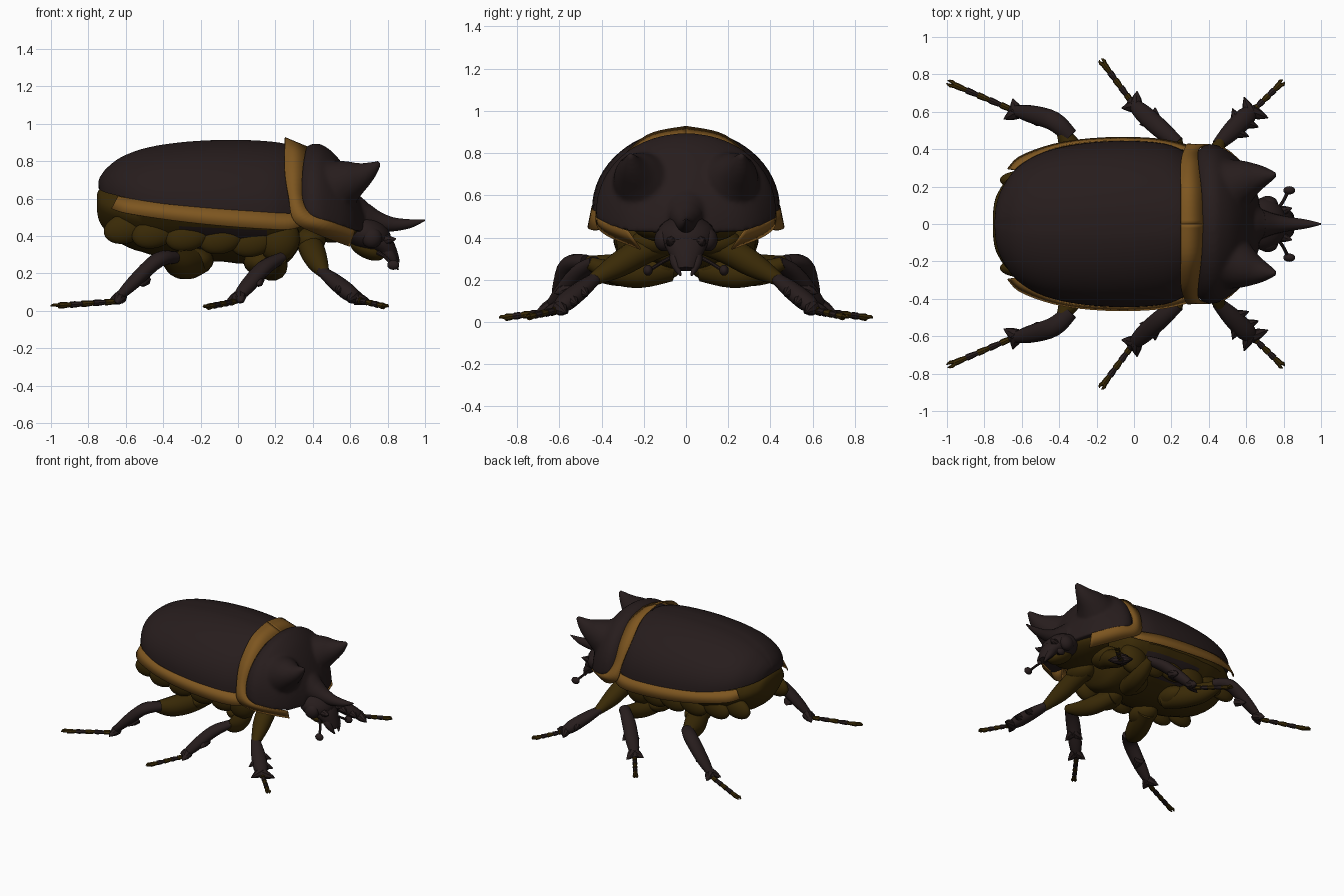
import bpy, bmesh, math
from mathutils import Vector, Matrix


def mat(name, rgb):
    m = bpy.data.materials.new(name)
    m.diffuse_color = (*rgb, 1)
    return m


DARK = mat("dark brown", (0.020, 0.012, 0.012))
OCHRE = mat("ochre", (0.205, 0.092, 0.014))
OLIVE = mat("olive brown", (0.042, 0.023, 0.002))


def spline(keys, n):
    """Catmull-Rom through tuples of any length, n steps per span."""
    k = [keys[0]] + list(keys) + [keys[-1]]
    out = []
    for i in range(1, len(k) - 2):
        for j in range(n):
            t = j / n
            out.append(tuple(
                0.5 * (2 * b + (c - a) * t + (2 * a - 5 * b + 4 * c - d) * t * t
                       + (3 * b - a - 3 * c + d) * t ** 3)
                for a, b, c, d in zip(k[i - 1], k[i], k[i + 1], k[i + 2])))
    return out + [tuple(keys[-1])]


def finish(name, bm, mats, mirror=False, thick=0, angle=40, blend=0):
    bmesh.ops.recalc_face_normals(bm, faces=bm.faces)
    me = bpy.data.meshes.new(name)
    bm.to_mesh(me)
    bm.free()
    ob = bpy.data.objects.new(name, me)
    bpy.context.collection.objects.link(ob)
    for m in mats:
        me.materials.append(m)
    bpy.ops.object.select_all(action='DESELECT')
    ob.select_set(True)
    bpy.context.view_layer.objects.active = ob
    if blend:
        r = ob.modifiers.new("fuse", 'REMESH')
        r.mode, r.voxel_size, r.use_smooth_shade = 'VOXEL', 0.011, True
        s = ob.modifiers.new("soften", 'SMOOTH')
        s.factor, s.iterations = 0.5, blend
        return ob
    bpy.ops.object.shade_smooth_by_angle(angle=math.radians(angle))
    if thick:
        s = ob.modifiers.new("thickness", 'SOLIDIFY')
        s.thickness, s.offset = thick, 0
    if mirror:
        m = ob.modifiers.new("mirror", 'MIRROR')
        m.use_axis = (False, True, False)
    return ob


def add_loft(bm, rings, closed=True, cap=True):
    vs = [[bm.verts.new(p) for p in r] for r in rings]
    n = len(vs[0])
    faces = []
    for a, b in zip(vs, vs[1:]):
        for i in range(n if closed else n - 1):
            j = (i + 1) % n
            faces.append(bm.faces.new((a[i], a[j], b[j], b[i])))
    if cap and closed:
        faces += [bm.faces.new(vs[0]), bm.faces.new(vs[-1])]
    return faces


def add_tube(bm, keys, sides=14, steps=4, flat=1.0):
    """Round tube through (x, y, z, radius) keys."""
    pts = spline(keys, steps)
    rings = []
    for i, p in enumerate(pts):
        c = Vector(p[:3])
        d = Vector(pts[min(i + 1, len(pts) - 1)][:3]) - Vector(pts[max(i - 1, 0)][:3])
        u = d.cross(Vector((0, 0, 1))).normalized()
        v = u.cross(d).normalized()
        r = max(p[3], 0.001)
        rings.append([c + u * r * math.cos(a) + v * r * flat * math.sin(a)
                      for a in (math.tau * k / sides for k in range(sides))])
    return add_loft(bm, rings)


def tube(name, keys, m, mirror=True, **kw):
    bm = bmesh.new()
    add_tube(bm, keys, **kw)
    return finish(name, bm, [m], mirror)


def ball(name, loc, size, m, mirror=True, tilt=0):
    bm = bmesh.new()
    mx = Matrix.Translation(loc) @ Matrix.Rotation(tilt, 4, 'Y') @ Matrix.Diagonal((*size, 1))
    bmesh.ops.create_uvsphere(bm, u_segments=24, v_segments=14, radius=1, matrix=mx)
    return finish(name, bm, [m], mirror)


def add_dome(bm, keys, groove=0.0, power=1.0):
    """Half-elliptic shell from (x, half width, top z, edge z) keys."""
    rings = []
    for x, w, zt, zb in spline(keys, 4):
        r = []
        for k in range(33):
            a = math.pi * k / 32
            z = zb + (zt - zb) * max(0, math.sin(a)) ** power - (groove if k == 16 else 0)
            r.append((x, w * math.cos(a), z))
        rings.append(r)
    add_loft(bm, rings)


# Wing cases
bm = bmesh.new()
add_dome(bm, [(-0.745, 0.03, 0.695, 0.655), (-0.735, 0.11, 0.72, 0.645), (-0.70, 0.20, 0.765, 0.63),
              (-0.62, 0.305, 0.825, 0.61), (-0.48, 0.385, 0.875, 0.58), (-0.28, 0.43, 0.905, 0.555),
              (-0.05, 0.445, 0.916, 0.535), (0.16, 0.43, 0.908, 0.52), (0.27, 0.388, 0.888, 0.515),
              (0.33, 0.35, 0.84, 0.52)], groove=0.004)
finish("wing_cases", bm, [DARK])

# Thorax shield with its two horns fused in
bm = bmesh.new()
add_dome(bm, [(0.325, 0.37, 0.82, 0.53), (0.36, 0.410, 0.872, 0.515), (0.40, 0.428, 0.892, 0.495),
              (0.45, 0.42, 0.888, 0.475), (0.52, 0.378, 0.835, 0.455), (0.58, 0.325, 0.75, 0.44),
              (0.63, 0.25, 0.645, 0.425), (0.67, 0.13, 0.54, 0.42)], power=0.87)
for s in (1, -1):
    add_tube(bm, [(0.44, 0.18 * s, 0.65, 0.17), (0.53, 0.21 * s, 0.67, 0.145), (0.60, 0.235 * s, 0.70, 0.11),
                  (0.66, 0.25 * s, 0.725, 0.074), (0.71, 0.258 * s, 0.755, 0.045), (0.76, 0.263 * s, 0.795, 0.014)],
             sides=24)
NOSE = [(0.55, 0, 0.52, 0.15), (0.62, 0, 0.51, 0.115), (0.68, 0, 0.495, 0.08), (0.75, 0, 0.475, 0.055),
        (0.83, 0, 0.462, 0.038), (0.92, 0, 0.466, 0.024), (1.0, 0, 0.485, 0.004)]
add_tube(bm, NOSE[:5], sides=20)
finish("thorax_shield", bm, [DARK], blend=12)
tube("nose_horn", NOSE[2:], DARK, False, sides=18)

# Abdomen with segment ridges, narrowing below, and a dark flank
bm = bmesh.new()
rings = []
for i, (x, w, zt, zb) in enumerate(spline([
        (-0.755, 0.05, 0.62, 0.54), (-0.74, 0.14, 0.65, 0.475), (-0.69, 0.225, 0.67, 0.41),
        (-0.59, 0.31, 0.70, 0.34), (-0.42, 0.37, 0.71, 0.29), (-0.2, 0.395, 0.71, 0.27),
        (0.05, 0.39, 0.71, 0.25), (0.24, 0.35, 0.70, 0.25), (0.31, 0.31, 0.68, 0.31), (0.36, 0.26, 0.64, 0.40)], 4)):
    g = 0.985 if i % 4 == 2 and i < 28 else 1
    zm, h = (zt + zb) / 2, (zt - zb) / 2
    rings.append([(x, w * g * math.cos(a) * (1 - 0.3 * max(0, -math.sin(a))), zm + h * g * math.sin(a))
                  for a in (math.tau * k / 32 for k in range(32))])
for f in add_loft(bm, rings):
    c = f.calc_center_median()
    f.material_index = int(-0.32 < c.x < 0.15 and 0.34 < c.z < 0.45)
finish("abdomen", bm, [OLIVE, DARK])

# Flank lobes and front underside
for i, (x, y, z) in enumerate([(-0.60, 0.235, 0.44), (-0.45, 0.275, 0.415), (-0.27, 0.295, 0.40),
                               (-0.09, 0.29, 0.385), (0.08, 0.275, 0.37)]):
    ball(f"flank_lobe_{i + 1}", (x, y, z), (0.12, 0.05, 0.08), OLIVE, tilt=-0.25)
ball("chest_side", (0.22, 0.255, 0.38), (0.11, 0.075, 0.12), OLIVE, tilt=0.3)
ball("throat", (0.50, 0, 0.45), (0.17, 0.25, 0.085), OLIVE, False)
ball("chin", (0.69, 0, 0.33), (0.10, 0.08, 0.05), OLIVE, False, 0.45)


# Ochre trim plates: side rails and collar
def strip(name, keys, n=6):
    bm = bmesh.new()
    pts = spline(keys, n)
    add_loft(bm, [[p[:3], p[3:]] for p in pts], closed=False)
    return finish(name, bm, [OCHRE], True, 0.008)


strip("side_rail", [(-0.64, 0.29, 0.612, -0.675, 0.295, 0.545), (-0.58, 0.335, 0.60, -0.60, 0.365, 0.522),
                    (-0.40, 0.412, 0.572, -0.40, 0.432, 0.49), (-0.15, 0.442, 0.548, -0.15, 0.46, 0.46),
                    (0.1, 0.436, 0.53, 0.1, 0.456, 0.44), (0.27, 0.395, 0.52, 0.27, 0.425, 0.435),
                    (0.37, 0.35, 0.53, 0.35, 0.38, 0.455)])
strip("collar", [(0.37, 0, 0.875, 0.25, 0, 0.925), (0.36, 0.18, 0.845, 0.25, 0.185, 0.882),
                 (0.345, 0.318, 0.738, 0.25, 0.325, 0.745), (0.345, 0.392, 0.60, 0.27, 0.400, 0.61),
                 (0.39, 0.423, 0.515, 0.30, 0.425, 0.48), (0.50, 0.395, 0.475, 0.42, 0.375, 0.412),
                 (0.625, 0.275, 0.43, 0.595, 0.215, 0.345)])

# Head, snout, eyes and jaws
ball("head", (0.69, 0, 0.41), (0.13, 0.14, 0.09), DARK, False, 0.3)
tube("snout", [(0.68, 0, 0.41, 0.115), (0.77, 0, 0.36, 0.10), (0.82, 0, 0.295, 0.065), (0.84, 0, 0.25, 0.045)],
     DARK, False, flat=0.6)
ball("eye", (0.715, 0.105, 0.39), (0.055, 0.045, 0.055), DARK)
tube("jaw", [(0.78, 0.04, 0.34, 0.035), (0.825, 0.05, 0.28, 0.025), (0.855, 0.025, 0.22, 0.005)], DARK)
tube("cheek_tooth", [(0.77, 0.06, 0.38, 0.035), (0.81, 0.075, 0.38, 0.022), (0.845, 0.085, 0.385, 0.003)],
     DARK, sides=8)

# Antennae
tube("antenna_stem", [(0.75, 0.06, 0.31, 0.012), (0.79, 0.11, 0.285, 0.009), (0.82, 0.165, 0.25, 0.009)], DARK, sides=8)
ball("antenna_club", (0.83, 0.18, 0.245), (0.032, 0.022, 0.026), DARK)


# Legs: thigh, spiny shin, jointed foot with claws
def leg(name, thigh, shin, foot, spike, teeth):
    tube(name + "_thigh", thigh, OLIVE)
    bm = bmesh.new()
    add_tube(bm, shin, sides=12, flat=0.8)
    a, b = Vector(shin[0][:3]), Vector(shin[-1][:3])
    d = b - a
    side = d.cross(Vector((0, 0, 1))).normalized()
    for t, s in teeth:
        p = a + d * t
        q = p + side * s * spike + d * 0.14
        add_tube(bm, [(*p, 0.036), (*(p + (q - p) * 0.5), 0.026), (*q, 0.002)], sides=8, steps=2)
    finish(name + "_shin", bm, [DARK], True)
    bm = bmesh.new()
    p, q = Vector(foot[0]), Vector(foot[1])
    d = q - p
    for i in range(5):
        e = [p + d * (0.88 * (i + k) / 5) for k in (-0.05, 0.6, 1.0)]
        for f in add_tube(bm, [(*e[0], 0.012), (*e[1], 0.017), (*e[2], 0.017)], sides=8, steps=2):
            f.material_index = (i + 1) % 2
    side = d.cross(Vector((0, 0, 1))).normalized()
    for s in (1, -1):
        c = p + d * 0.86
        m = p + d * 0.94 + side * s * 0.012 + Vector((0, 0, 0.005))
        for f in add_tube(bm, [(*c, 0.011), (*m, 0.010), (*(q + side * s * 0.007), 0.002)], sides=6, steps=2):
            f.material_index = 1
    finish(name + "_foot", bm, [DARK, OLIVE], True)


leg("front_leg",
    [(0.37, 0.08, 0.38, 0.06), (0.39, 0.20, 0.34, 0.068), (0.42, 0.32, 0.27, 0.06), (0.46, 0.44, 0.20, 0.03)],
    [(0.445, 0.42, 0.215, 0.032), (0.52, 0.495, 0.155, 0.05), (0.60, 0.575, 0.09, 0.052), (0.65, 0.62, 0.05, 0.02)],
    ((0.63, 0.60, 0.06), (0.80, 0.765, 0.02)), 0.085,
    ((0.4, 1), (0.65, 1), (0.9, 1), (0.55, -1), (0.85, -1)))
leg("middle_leg",
    [(0.13, 0.08, 0.25, 0.06), (0.18, 0.22, 0.225, 0.065), (0.21, 0.34, 0.235, 0.055), (0.23, 0.46, 0.28, 0.03)],
    [(0.235, 0.43, 0.285, 0.036), (0.14, 0.51, 0.23, 0.05), (0.04, 0.60, 0.12, 0.046), (-0.02, 0.66, 0.05, 0.022)],
    ((-0.01, 0.65, 0.05), (-0.18, 0.88, 0.018)), 0.062,
    ((0.5, 1), (0.88, 1), (0.5, -1), (0.88, -1)))
leg("hind_leg",
    [(-0.20, 0.10, 0.27, 0.07), (-0.26, 0.24, 0.25, 0.08), (-0.32, 0.37, 0.25, 0.072), (-0.38, 0.49, 0.28, 0.035)],
    [(-0.34, 0.47, 0.285, 0.042), (-0.43, 0.55, 0.27, 0.052), (-0.56, 0.59, 0.15, 0.046), (-0.66, 0.61, 0.05, 0.022)],
    ((-0.65, 0.61, 0.05), (-1.0, 0.76, 0.025)), 0.06,
    ((0.5, 1), (0.9, 1), (0.9, -1)))

# Hip joints
for n, p in (("front", (0.38, 0.14, 0.38)), ("middle", (0.12, 0.14, 0.26)), ("hind", (-0.22, 0.16, 0.27))):
    ball(n + "_hip", p, (0.09, 0.12, 0.07), OLIVE)
